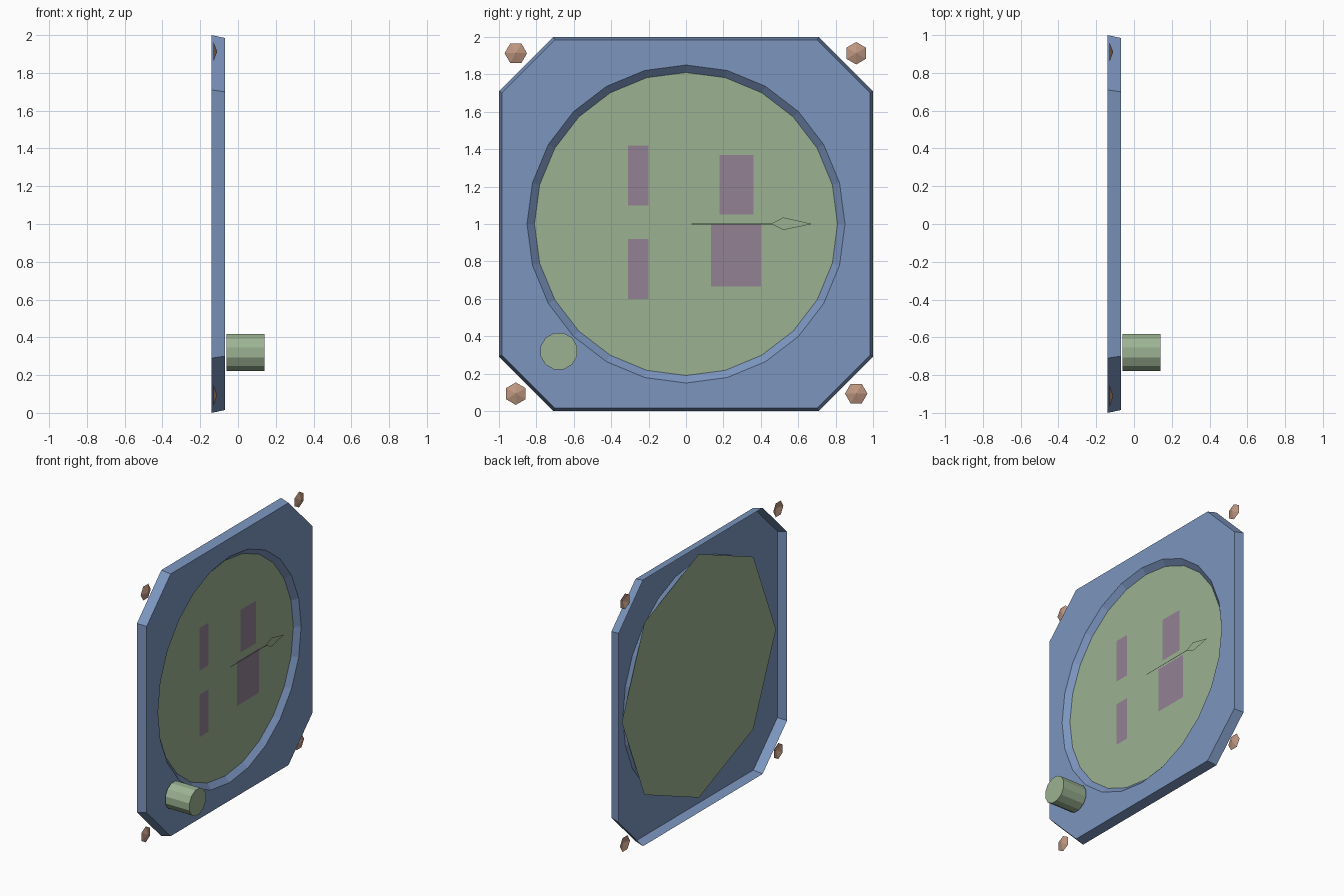
import bpy, bmesh
from math import cos, sin, pi, radians

if "Cube" in bpy.data.objects:
    bpy.data.objects.remove(bpy.data.objects["Cube"])


def material(name, rgb):
    m = bpy.data.materials.new(name)
    m.diffuse_color = (*rgb, 1)
    m.use_nodes = True
    m.node_tree.nodes["Principled BSDF"].inputs["Base Color"].default_value = m.diffuse_color
    return m


BLUE = material("blue", (0.20, 0.30, 0.52))
GREEN = material("green", (0.33, 0.45, 0.29))
PURPLE = material("purple", (0.29, 0.22, 0.29))
BROWN = material("brown", (0.52, 0.31, 0.22))


def finish(name, bm, mat):
    mesh = bpy.data.meshes.new(name)
    bm.to_mesh(mesh)
    bm.free()
    mesh.materials.append(mat)
    obj = bpy.data.objects.new(name, mesh)
    bpy.context.collection.objects.link(obj)
    return obj


def ring(bm, x, points):
    return [bm.verts.new((x, y, z)) for y, z in points]


def skirt(bm, a, b):
    n = len(a)
    for i in range(n):
        j = (i + 1) % n
        bm.faces.new((a[i], a[j], b[j], b[i]))


def circle(r, n, cy=0.0, cz=1.0, turn=0.0):
    return [(cy + r * cos(turn + 2 * pi * i / n), cz + r * sin(turn + 2 * pi * i / n))
            for i in range(n)]


def octagon(h, c):
    return [(y, 1 + z) for y, z in ((h, -c), (h, c), (c, h), (-c, h),
                                    (-h, c), (-h, -c), (-c, -h), (c, -h))]


def flat(name, x, points, mat):
    bm = bmesh.new()
    bm.faces.new(ring(bm, x, points))
    return finish(name, bm, mat)


# Bezel plate: open-backed shell with chamfered corners and a tapered round opening
bm = bmesh.new()
back = ring(bm, -0.14, octagon(1.0, 0.71))
front = ring(bm, -0.07, octagon(0.985, 0.70))
hole = ring(bm, -0.07, circle(0.85, 24))
seat = ring(bm, -0.107, circle(0.81, 24))
skirt(bm, back, front)
skirt(bm, seat, hole)
rim = [bm.edges.get((r[i], r[(i + 1) % len(r)])) for r in (front, hole) for i in range(len(r))]
bmesh.ops.triangle_fill(bm, edges=rim, use_beauty=True)
bmesh.ops.recalc_face_normals(bm, faces=bm.faces[:])
top = next(f for f in bm.faces if all(abs(v.co.x + 0.07) < 1e-4 for v in f.verts))
if top.normal.x < 0:
    bmesh.ops.reverse_faces(bm, faces=bm.faces[:])
bmesh.ops.dissolve_limit(bm, angle_limit=0.005, verts=bm.verts[:], edges=bm.edges[:])
finish("bezel_plate", bm, BLUE)

# Dial face closing the opening from behind
flat("dial_face", -0.107, circle(0.915, 8), GREEN)

# Markings on the dial: y min, y max, z min, z max
for i, (y0, y1, z0, z1) in enumerate([(-0.31, -0.20, 1.10, 1.42), (-0.31, -0.20, 0.60, 0.92),
                                      (0.18, 0.36, 1.05, 1.37), (0.135, 0.40, 0.665, 1.0)]):
    flat(f"dial_window_{i + 1}", -0.104, [(y0, z0), (y1, z0), (y1, z1), (y0, z1)], PURPLE)

# Needle with diamond tip
flat("needle", -0.088, [(0.03, 0.998), (0.46, 0.998), (0.52, 0.968), (0.675, 1.0),
                        (0.52, 1.035), (0.46, 1.004), (0.03, 1.002)], GREEN)

# Adjustment knob
bm = bmesh.new()
a = ring(bm, -0.06, circle(0.101, 12, -0.68, 0.32, radians(15)))
b = ring(bm, 0.14, circle(0.101, 12, -0.68, 0.32, radians(15)))
skirt(bm, a, b)
bm.faces.new(a[::-1])
bm.faces.new(b)
finish("knob", bm, GREEN)

# Corner screws: shallow six-sided cones, each turned a quarter from the last
for i, (sy, sz) in enumerate([(1, 1), (-1, 1), (-1, -1), (1, -1)]):
    bm = bmesh.new()
    cy, cz = 0.91 * sy, 1.003 + 0.91 * sz
    base = ring(bm, -0.13, circle(0.06, 6, cy, cz, pi / 2 * (i + 1)))
    tip = bm.verts.new((-0.11, cy, cz))
    for k in range(6):
        bm.faces.new((base[k], base[(k + 1) % 6], tip))
    finish(f"corner_screw_{i + 1}", bm, BROWN)
